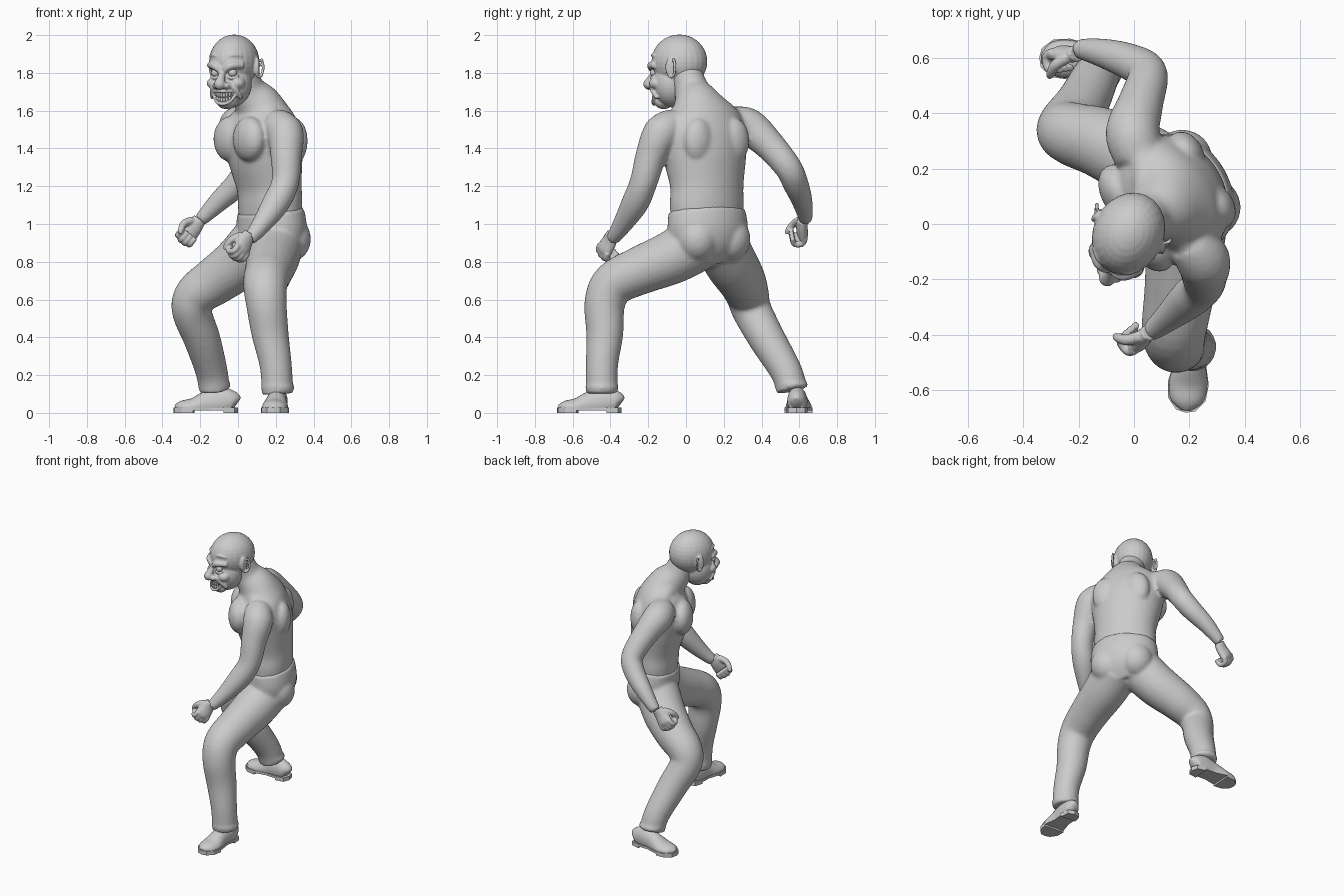
import bpy, bmesh, math
from mathutils import Vector, Matrix

if "Cube" in bpy.data.objects:
    bpy.data.objects.remove(bpy.data.objects["Cube"])


def loft(bm, pts, side=None, n=24, steps=5):
    """Smooth tube through points (x, y, z, a[, b]); a lies along side."""
    pts = [tuple(p) + ((p[3],) if len(p) == 4 else ()) for p in pts]
    rows = []
    for i in range(len(pts) - 1):
        p0, p1, p2 = pts[max(i - 1, 0)], pts[i], pts[i + 1]
        p3 = pts[min(i + 2, len(pts) - 1)]
        for s in range(steps):
            t = s / steps
            rows.append([0.5 * (2 * b + (c - a) * t + (2 * a - 5 * b + 4 * c - d) * t * t
                                + (3 * b - a - 3 * c + d) * t ** 3)
                         for a, b, c, d in zip(p0, p1, p2, p3)])
    rows.append(list(pts[-1]))
    pos = [Vector(r[:3]) for r in rows]
    if side is None:
        side = (pos[1] - pos[0]).cross(pos[-1] - pos[-2])
        if side.length < 1e-5:
            side = (pos[1] - pos[0]).orthogonal()
    side = Vector(side)
    rings = []
    for i, r in enumerate(rows):
        t = (pos[min(i + 1, len(pos) - 1)] - pos[max(i - 1, 0)]).normalized()
        u = (side - t * side.dot(t)).normalized()
        v = t.cross(u)
        rings.append([bm.verts.new(pos[i] + u * r[3] * math.cos(k * math.tau / n)
                                   + v * r[4] * math.sin(k * math.tau / n)) for k in range(n)])
    for A, B in zip(rings, rings[1:]):
        for k in range(n):
            bm.faces.new((A[k], A[(k + 1) % n], B[(k + 1) % n], B[k]))
    bm.faces.new(rings[0][::-1])
    bm.faces.new(rings[-1])


def ball(bm, c, r, rot=None):
    """Ellipsoid at c with radii r."""
    r = (r, r, r) if isinstance(r, float) else r
    m = Matrix.Translation(c) @ (rot or Matrix.Identity(4)) @ Matrix.Diagonal((*r, 1))
    bmesh.ops.create_uvsphere(bm, u_segments=24, v_segments=16, radius=1, matrix=m)


def finish(name, bm, voxel=None, smooth=0, loc=(0, 0, 0), turn=0):
    bmesh.ops.recalc_face_normals(bm, faces=bm.faces)
    me = bpy.data.meshes.new(name)
    bm.to_mesh(me)
    bm.free()
    for p in me.polygons:
        p.use_smooth = True
    ob = bpy.data.objects.new(name, me)
    bpy.context.collection.objects.link(ob)
    ob.location, ob.rotation_euler = loc, (0, 0, math.radians(turn))
    if voxel:
        m = ob.modifiers.new("merge", 'REMESH')
        m.mode, m.voxel_size, m.use_smooth_shade = 'VOXEL', voxel, True
    if smooth:
        m = ob.modifiers.new("soften", 'SMOOTH')
        m.factor, m.iterations = 0.5, smooth
    return ob


F = Vector((-0.86, -0.51, 0))   # direction the chest faces
L = Vector((0.51, -0.86, 0))    # towards the figure's left
UP = Vector((0, 0, 1))
BODY_ROT = Matrix.Rotation(math.radians(-59.5), 4, 'Z')

# Torso with neck, chest, back and arms
bm = bmesh.new()
loft(bm, [(.17, .11, 1.0, .2, .148), (.17, .11, 1.1, .208, .155), (.165, .11, 1.2, .205, .16),
          (.145, .1, 1.35, .23, .185), (.13, .09, 1.47, .245, .185), (.12, .08, 1.56, .22, .16),
          (.10, .06, 1.635, .14, .125), (.05, .03, 1.71, .092, .095), (.02, 0, 1.8, .085, .085)], L, 40)
chest = Vector((.125, .09, 0))
for s in (-1, 1):
    ball(bm, chest + F * .135 + L * .1 * s + UP * 1.45, (.118, .075, .12), BODY_ROT)
    ball(bm, chest - F * .14 + L * .11 * s + UP * 1.44, (.085, .06, .12), BODY_ROT)
    ball(bm, chest - F * .1 + L * .07 * s + UP * 1.2, (.07, .08, .16), BODY_ROT)
LEFT_ARM = [(.2, -.06, 1.53, .085), (.25, -.13, 1.48, .097), (.255, -.185, 1.36, .083),
            (.25, -.225, 1.22, .073), (.2, -.27, 1.11, .072), (.115, -.345, .985, .05), (.06, -.39, .92, .036)]
RIGHT_ARM = [(.02, .24, 1.53, .09), (-.005, .33, 1.515, .098), (.025, .44, 1.42, .082),
             (.05, .54, 1.3, .072), (.0, .58, 1.215, .068), (-.1, .615, 1.12, .055), (-.2, .635, 1.02, .036)]
for arm in (LEFT_ARM, RIGHT_ARM):
    loft(bm, arm)
    sh = Vector(arm[1][:3])
    ball(bm, sh, .098)
    loft(bm, [(.07, .04, 1.68, .06), (*(sh * .5 + Vector((.05, .03, .82))), .065), (*(sh + UP * .02), .07)])
finish("torso_and_arms", bm, .011, 5)

# Trousers: hips and two bent legs
bm = bmesh.new()
loft(bm, [(.17, .11, 1.07, .216, .163), (.178, .115, .98, .226, .17), (.165, .11, .9, .21, .16),
          (.14, .11, .82, .16, .12)], L, 40)
loft(bm, [(.2, .08, .91, .15), (.185, -.07, .825, .142), (.165, -.24, .755, .128), (.145, -.38, .685, .118),
          (.15, -.43, .58, .108), (.17, -.43, .42, .098), (.2, -.445, .25, .085), (.21, -.445, .1, .084)], (1, 0, 0))
loft(bm, [(.1, .18, .9, .145), (0, .24, .79, .14), (-.12, .295, .7, .128), (-.22, .325, .625, .115),
          (-.245, .35, .54, .105), (-.19, .43, .39, .097), (-.14, .53, .22, .085), (-.125, .56, .12, .082)])
for s in (-1, 1):
    ball(bm, Vector((.165, .11, .92)) - F * .07 + L * .1 * s, (.11, .11, .12), BODY_ROT)
# Trouser hem folds
ball(bm, (.21, -.445, .135), (.09, .09, .03))
ball(bm, (-.125, .56, .15), (.088, .088, .03))
finish("trousers", bm, .011, 5)


# Fists
def fist(name, c, d, n, sgn):
    bm = bmesh.new()
    c, d, n = Vector(c), Vector(d).normalized(), Vector(n)
    n = (n - d * n.dot(d)).normalized()
    s = d.cross(n) * sgn
    at = lambda a, b, e: c + d * a + s * b + n * e
    loft(bm, [(*at(-.075, 0, 0), .036, .03), (*at(-.03, 0, 0), .046, .03),
              (*at(.02, 0, -.008), .052, .03), (*at(.04, 0, -.005), .048, .024)], s)
    for i in range(4):
        k, e = (i - 1.5) * .025, .008 * (i in (1, 2))
        loft(bm, [(*at(.02, k, -.018), .016), (*at(.058 + e, k, -.006), .017),
                  (*at(.06 + e, k, .035), .016), (*at(.02, k, .05), .013)], s, 12)
    loft(bm, [(*at(-.045, .03, .01), .022), (*at(-.005, .055, .03), .02),
              (*at(.035, .052, .058), .016), (*at(.055, .04, .066), .01)], None, 12)
    finish(name, bm, .005, 3)


fist("left_hand", (.025, -.415, .885), (-.45, -.35, -.82), (-.6, .6, -.1), -1)
fist("right_hand", (-.25, .61, .965), (-.6, -.1, -.75), (0, -1, -.2), 1)

# Shoes: rounded upper, flat sole and heel block
OUTLINE = [(0, .115), (.045, .1), (.056, .04), (.054, -.03), (.074, -.12), (.068, -.18), (.035, -.22), (0, -.228)]
for name, loc, turn in (("left_shoe", (.207, -.455, 0), -5), ("right_shoe", (-.115, .59, 0), -93)):
    bm = bmesh.new()
    loft(bm, [(0, .11, .05, .02, .03), (0, .09, .06, .045, .055), (0, .03, .06, .053, .08),
              (0, -.04, .05, .055, .07), (0, -.12, .03, .069, .05), (0, -.185, .028, .058, .036),
              (0, -.218, .025, .02, .018)], (1, 0, 0))
    for v in bm.verts:
        v.co.z = max(v.co.z, .015)
    finish(name + "_upper", bm, None, 0, loc, turn)
    bm = bmesh.new()
    full = OUTLINE + [(-x, y) for x, y in OUTLINE[-2:0:-1]]
    for keep, z0, z1 in ((lambda y: True, .012, .028), (lambda y: y > .02, 0, .014), (lambda y: y < -.06, 0, .014)):
        f = bm.faces.new([bm.verts.new((x, y, z0)) for x, y in full if keep(y)])
        ext = bmesh.ops.extrude_face_region(bm, geom=[f])
        for v in ext["geom"]:
            if isinstance(v, bmesh.types.BMVert):
                v.co.z = z1
    ob = finish(name + "_sole", bm, None, 0, loc, turn)
    for p in ob.data.polygons:
        p.use_smooth = False

# Head: skull, jaw, scowling brow, nose, cheeks, lips and ears
HEAD, TURN = (-.02, -.035, 0), -25.5
bm = bmesh.new()
ball(bm, (0, 0, 1.86), (.128, .153, .143))
ball(bm, (0, -.04, 1.745), (.112, .105, .128))
ball(bm, (0, -.092, 1.648), (.055, .048, .04))
loft(bm, [(0, -.125, 1.825, .018), (0, -.155, 1.785, .018), (0, -.175, 1.745, .027), (0, -.17, 1.725, .015)], (1, 0, 0))
ball(bm, (0, -.178, 1.74), .03)
for s in (-1, 1):
    loft(bm, [(.012 * s, -.148, 1.812, .016), (.05 * s, -.142, 1.838, .021), (.1 * s, -.095, 1.84, .016)], None, 16)
    loft(bm, [(.02 * s, -.14, 1.885, .006), (.06 * s, -.13, 1.895, .008), (.095 * s, -.1, 1.89, .005)], None, 12)
    ball(bm, (.031 * s, -.158, 1.732), (.019, .022, .018))
    ball(bm, (.07 * s, -.1, 1.745), (.038, .042, .032))
    loft(bm, [(.035 * s, -.15, 1.745, .01), (.068 * s, -.125, 1.71, .014), (.085 * s, -.09, 1.665, .01)], None, 12)
    # eyelid bag and ear
    loft(bm, [(.022 * s, -.135, 1.785, .007), (.05 * s, -.14, 1.773, .009), (.08 * s, -.115, 1.785, .007)], None, 12)
    tilt = Matrix.Rotation(math.radians(22 * s), 4, 'Z')
    ball(bm, (.13 * s, .012, 1.83), (.012, .03, .054), tilt)
    rim = [(.5 + i * .55) for i in range(9)]
    loft(bm, [((.138 + .01 * math.sin(a)) * s, .018 + .027 * math.sin(a), 1.83 + .052 * math.cos(a), .008)
              for a in rim], (1, 0, 0), 10, 3)


def mouth(x, z, out=0):
    """Point on the curved grin; its corners rise."""
    return (x, -.139 - out + 7 * x * x, z + 5 * x * x)


lips = [i * math.tau / 16 for i in range(17)]
loft(bm, [(*mouth(.064 * math.cos(a), 1.668 + .034 * math.sin(a), .008), .009) for a in lips], (0, 1, 0), 10, 2)
finish("head", bm, .0055, 3, HEAD, TURN)

# Eyes and bared teeth
bm = bmesh.new()
for s in (-1, 1):
    ball(bm, (.05 * s, -.124, 1.8), .023)
finish("eyes", bm, None, 0, HEAD, TURN)
bm = bmesh.new()
for z in (1.681, 1.656):
    for i in range(8):
        ball(bm, mouth((i - 3.5) * .0145, z, .002), (.0075, .009, .014))
finish("teeth", bm, None, 0, HEAD, TURN)
